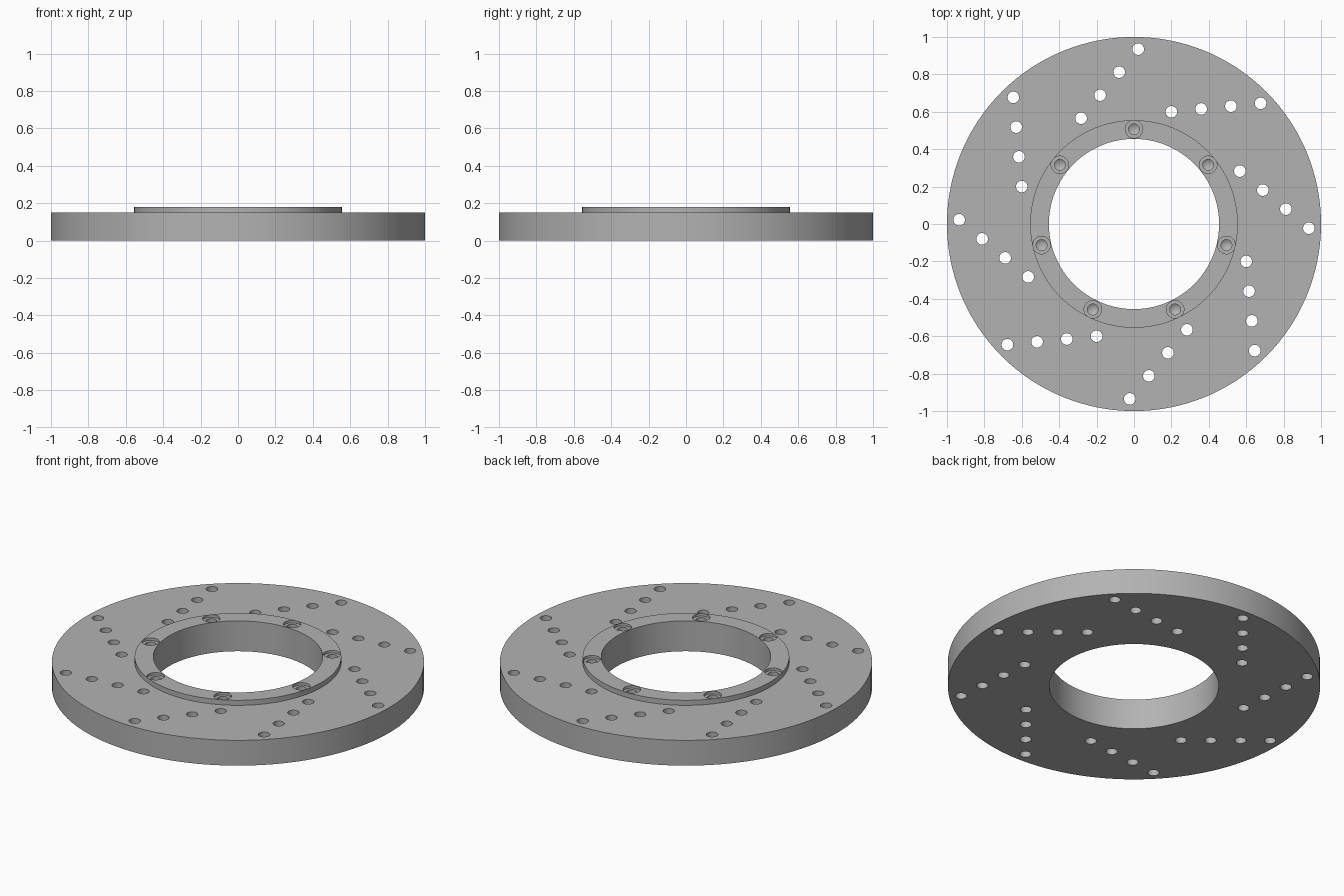
import bpy, bmesh
from math import radians, cos, sin, pi
from mathutils import Matrix, Vector

cube = bpy.data.objects.get("Cube")
if cube:
    bpy.data.objects.remove(cube)

steel = bpy.data.materials.new("brushed_steel")
steel.use_nodes = True
steel.diffuse_color = (0.45, 0.45, 0.45, 1)
steel.node_tree.nodes["Principled BSDF"].inputs["Base Color"].default_value = (0.45, 0.45, 0.45, 1)


def lathe(bm, profile, segments, at=(0, 0)):
    """Revolve a closed loop of (radius, z) points around a vertical axis."""
    offset = Vector((at[0], at[1], 0))
    verts = [bm.verts.new(Vector((r, 0, z)) + offset) for r, z in profile]
    edges = [bm.edges.new((a, b)) for a, b in zip(verts, verts[1:] + verts[:1])]
    bmesh.ops.spin(bm, geom=verts + edges, cent=offset, axis=(0, 0, 1),
                   angle=2 * pi, steps=segments, use_merge=True)
    bmesh.ops.remove_doubles(bm, verts=bm.verts, dist=1e-5)
    loose = [e for e in bm.edges if not e.link_faces]
    bmesh.ops.delete(bm, geom=loose, context='EDGES')


def finish(name, bm):
    bmesh.ops.recalc_face_normals(bm, faces=bm.faces)
    mesh = bpy.data.meshes.new(name)
    bm.to_mesh(mesh)
    bm.free()
    mesh.materials.append(steel)
    obj = bpy.data.objects.new(name, mesh)
    bpy.context.collection.objects.link(obj)
    return obj


# Flat disc with a raised hub ring around the central bore
bm = bmesh.new()
lathe(bm, [(0.455, 0), (1, 0), (1, 0.15), (0.555, 0.15), (0.555, 0.18), (0.455, 0.18)], 128)
disc = finish("brake_disc", bm)

# Eight slanted rows of four ventilation holes, drilled right through
bm = bmesh.new()
start, end = Vector((0.2, 0.6, 0.075)), Vector((0.677, 0.645, 0.075))
for row in range(8):
    turn = Matrix.Rotation(radians(45 * row), 4, 'Z')
    for i in range(4):
        bmesh.ops.create_cone(bm, cap_ends=True, segments=32, radius1=0.031,
                              radius2=0.031, depth=0.4,
                              matrix=turn @ Matrix.Translation(start.lerp(end, i / 3)))

# Seven counterbored blind bolt holes with a drill-point bottom
for i in range(7):
    a = pi / 2 + i * 2 * pi / 7
    lathe(bm, [(0, 0.25), (0.047, 0.25), (0.047, 0.165), (0.029, 0.165),
               (0.029, 0.08), (0, 0.06)], 32, (0.507 * cos(a), 0.507 * sin(a)))
drills = finish("drill_cutter", bm)
drills.hide_render = True

# Cut the holes and keep only the finished disc
cut = disc.modifiers.new("drill_holes", 'BOOLEAN')
cut.operation = 'DIFFERENCE'
cut.solver = 'EXACT'
cut.object = drills
bpy.ops.object.select_all(action='DESELECT')
bpy.context.view_layer.objects.active = disc
disc.select_set(True)
bpy.ops.object.modifier_apply(modifier=cut.name)
bpy.data.objects.remove(drills)
bpy.ops.object.shade_smooth_by_angle(angle=radians(30))
